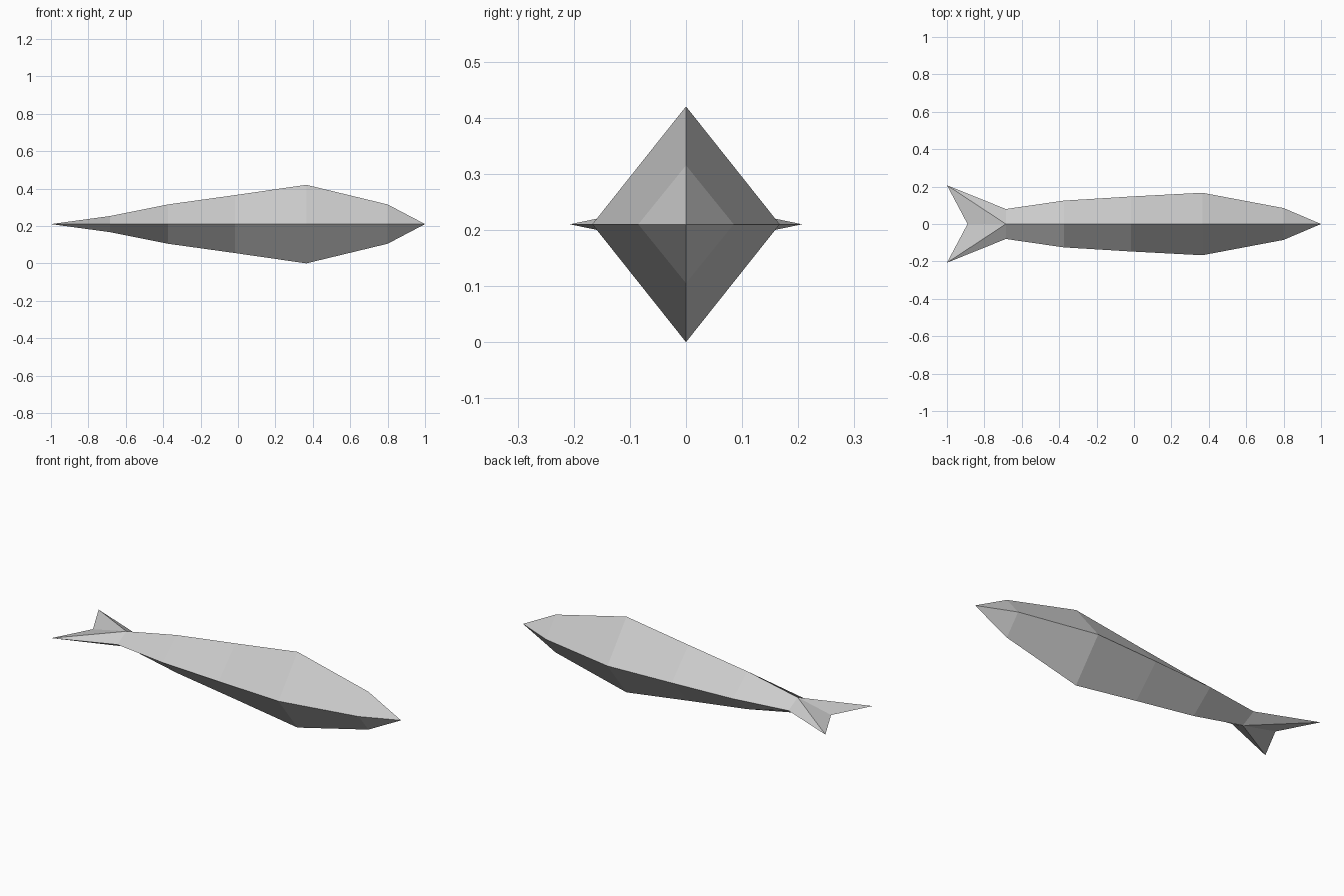
import bpy
import bmesh

cube = bpy.data.objects.get("Cube")
if cube:
    bpy.data.objects.remove(cube, do_unlink=True)

grey = bpy.data.materials.new("light_grey")
grey.use_nodes = True
colour = (0.6, 0.6, 0.6, 1)
grey.diffuse_color = colour
grey.node_tree.nodes["Principled BSDF"].inputs["Base Color"].default_value = colour

MID = 0.21  # height of the body's centre line


def diamond(bm, x, half_width, half_height):
    """Four-point cross-section: left, top, right, bottom."""
    corners = ((1, 0), (0, 1), (-1, 0), (0, -1))
    return [bm.verts.new((x, a * half_width, MID + b * half_height)) for a, b in corners]


def finish(bm, name):
    bmesh.ops.recalc_face_normals(bm, faces=bm.faces)
    mesh = bpy.data.meshes.new(name)
    bm.to_mesh(mesh)
    bm.free()
    mesh.materials.append(grey)
    bpy.context.collection.objects.link(bpy.data.objects.new(name, mesh))


# Body: diamond sections from head to tail root, with a pointed snout
sections = [(0.8, 0.085, 0.105), (0.365, 0.167, 0.21), (-0.015, 0.147, 0.155),
            (-0.375, 0.125, 0.105), (-0.685, 0.08, 0.043)]
bm = bmesh.new()
rings = [diamond(bm, *s) for s in sections]
snout = bm.verts.new((1, 0, MID))
for i in range(4):
    j = (i + 1) % 4
    bm.faces.new((snout, rings[0][i], rings[0][j]))
    for a, b in zip(rings, rings[1:]):
        bm.faces.new((a[i], a[j], b[j], b[i]))
bm.faces.new(rings[-1])
finish(bm, "fish_body")

# Tail: the last section drawn out to two flat tips around a notch
bm = bmesh.new()
left, top, right, bottom = diamond(bm, *sections[-1])
notch = bm.verts.new((-0.89, 0, MID))
for side, y in ((left, 0.207), (right, -0.207)):
    tip = bm.verts.new((-1, y, MID))
    for ridge in (top, bottom):
        bm.faces.new((side, ridge, tip))
        bm.faces.new((ridge, notch, tip))
bm.faces.new((left, top, right, bottom))
finish(bm, "tail_fin")
